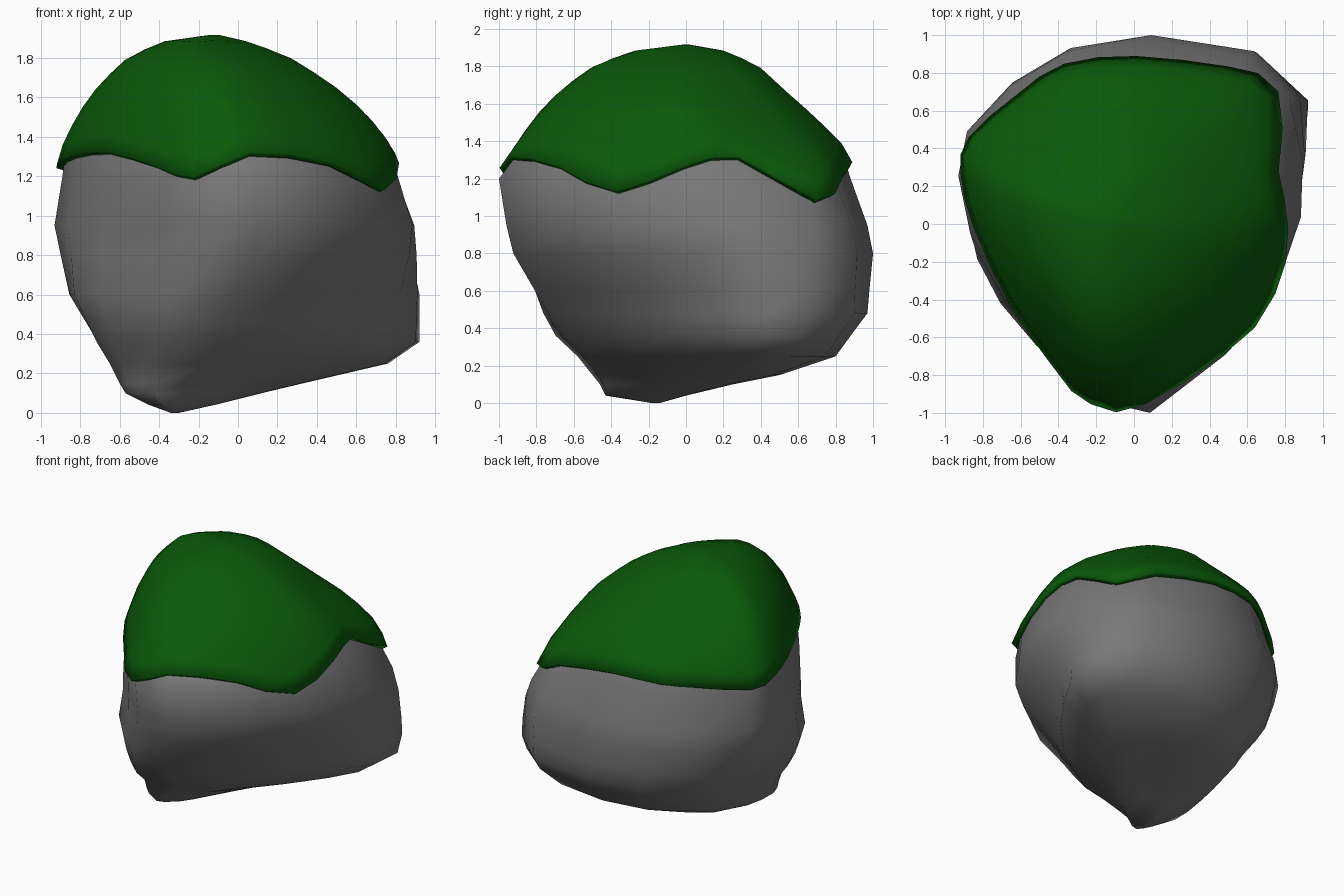
import bpy, math

if "Cube" in bpy.data.objects:
    bpy.data.objects.remove(bpy.data.objects["Cube"])

# Plan outlines (counter-clockwise): foot, wide body, narrower crown, rounded dome
FOOT = [(.2, .88), (-.2, .82), (-.50, .64), (-.64, .40), (-.71, .1), (-.72, -.2),
        (-.65, -.40), (-.52, -.57), (-.38, -.70), (-.12, -.64), (.27, -.40), (.56, -.10),
        (.77, .18), (.9, .40), (.92, .60), (.65, .82)]
BODY = [(.09, 1), (-.35, .92), (-.68, .73), (-.87, .46), (-.92, .13), (-.86, -.2),
        (-.69, -.46), (-.45, -.73), (-.24, -.93), (.09, -1), (.5, -.69), (.78, -.3),
        (.88, .02), (.92, .3), (.92, .63), (.67, .91)]
CROWN = [(0, .88), (-.38, .84), (-.62, .68), (-.88, .45), (-.92, .28), (-.86, 0),
         (-.68, -.4), (-.43, -.72), (-.24, -.89), (.06, -.96), (.46, -.66), (.67, -.35),
         (.79, 0), (.78, .3), (.66, .66), (.46, .80)]
DOME = CROWN[:8] + [(-.24, -.90), (.04, -.94), (.43, -.65), (.65, -.35), (.79, 0), (.74, .27),
                    (.57, .57), (.40, .74)]
# Levels: height, x min, x max, y min, y max
LEVELS = [(0, -.34, -.30, -.18, -.14), (.04, -.45, -.12, -.43, 0), (.1, -.57, .12, -.46, .25),
          (.15, -.60, .33, -.5, .5), (.25, -.65, .76, -.58, .8), (.36, -.72, .92, -.70, .88),
          (.48, -.79, .92, -.78, .97), (.6, -.86, .92, -.84, .98), (.8, -.90, .91, -.93, 1),
          (.95, -.93, .90, -.96, .97), (1.2, -.89, .81, -1, .88), (1.28, -.88, .77, -.94, .855),
          (1.36, -.85, .73, -.88, .81), (1.5, -.78, .62, -.78, .67), (1.65, -.67, .44, -.64, .50),
          (1.78, -.53, .23, -.46, .36), (1.85, -.36, .03, -.26, .19), (1.88, -.14, -.10, -.02, .02)]
# Lower edge height of the moss around the outline
EDGE = [1.27, 1.27, 1.25, 1.22, 1.25, 1.29, 1.31, 1.24, 1.18, 1.30, 1.25, 1.12,
        1.25, 1.30, 1.07, 1.18]
N = 16


def unit(outline):
    """Stretch an outline to the unit square."""
    xs, ys = zip(*outline)
    return [((x - min(xs)) / (max(xs) - min(xs)), (y - min(ys)) / (max(ys) - min(ys)))
            for x, y in outline]


def curve(vals, u):
    """Smooth periodic interpolation."""
    i = math.floor(u)
    t = u - i
    a, b, c, d = (vals[(i + k) % N] for k in (-1, 0, 1, 2))
    return b + .5 * t * (c - a + t * (2 * a - 5 * b + 4 * c - d + t * (3 * (b - c) + d - a)))


def ramp(z, a, b):
    return min(1, max(0, (z - a) / (b - a)))


PLANS = [unit(p) for p in (FOOT, BODY, CROWN, DOME)]


def surface(u, z):
    k = 0
    while k < len(LEVELS) - 2 and LEVELS[k + 1][0] < z:
        k += 1
    lo, hi = LEVELS[k], LEVELS[k + 1]
    t = (z - lo[0]) / (hi[0] - lo[0])
    x0, x1, y0, y1 = (a + (b - a) * t for a, b in zip(lo[1:], hi[1:]))
    f, c, d = ramp(z, .85, .33), ramp(z, .7, 1.12), ramp(z, 1.2, 1.5)
    w = (f, (1 - f) * (1 - c), c * (1 - d), d)
    total = sum(w)
    px, py = (curve([sum(a * p[i][ax] for a, p in zip(w, PLANS)) / total
                     for i in range(N)], u) for ax in (0, 1))
    return x0 + (x1 - x0) * px, y0 + (y1 - y0) * py, z


def make(name, rings, colour, close_bottom):
    """Skin a stack of rings and cap the ends."""
    n = len(rings[0])
    verts = [p for r in rings for p in r]
    faces = [(j * n + i, j * n + (i + 1) % n, (j + 1) * n + (i + 1) % n, (j + 1) * n + i)
             for j in range(len(rings) - 1) for i in range(n)]
    faces.append(tuple(range(len(verts) - n, len(verts))))
    if close_bottom:
        faces.append(tuple(reversed(range(n))))
    me = bpy.data.meshes.new(name)
    me.from_pydata(verts, [], faces)
    me.shade_smooth()
    mat = bpy.data.materials.new(name + "_colour")
    mat.diffuse_color = (*colour, 1)
    mat.use_nodes = True
    mat.node_tree.nodes["Principled BSDF"].inputs["Base Color"].default_value = mat.diffuse_color
    me.materials.append(mat)
    ob = bpy.data.objects.new(name, me)
    bpy.context.collection.objects.link(ob)
    return ob


# Boulder
make("boulder", [[surface(i, lv[0]) for i in range(N)] for lv in LEVELS], (.19, .19, .19), True)

# Moss blanket with a wavy lower edge
COLS, ROWS = 32, 10
rings = []
for j in range(ROWS + 1):
    s = math.sin(j / ROWS * math.pi / 2)
    rings.append([])
    for i in range(COLS):
        u = i * N / COLS
        e = curve(EDGE, u)
        rings[-1].append(surface(u, e + (1.88 - e) * s))
moss = make("moss", rings, (.003, .1, .003), False)
sol = moss.modifiers.new("thickness", 'SOLIDIFY')
sol.thickness = .036
sol.offset = 1
